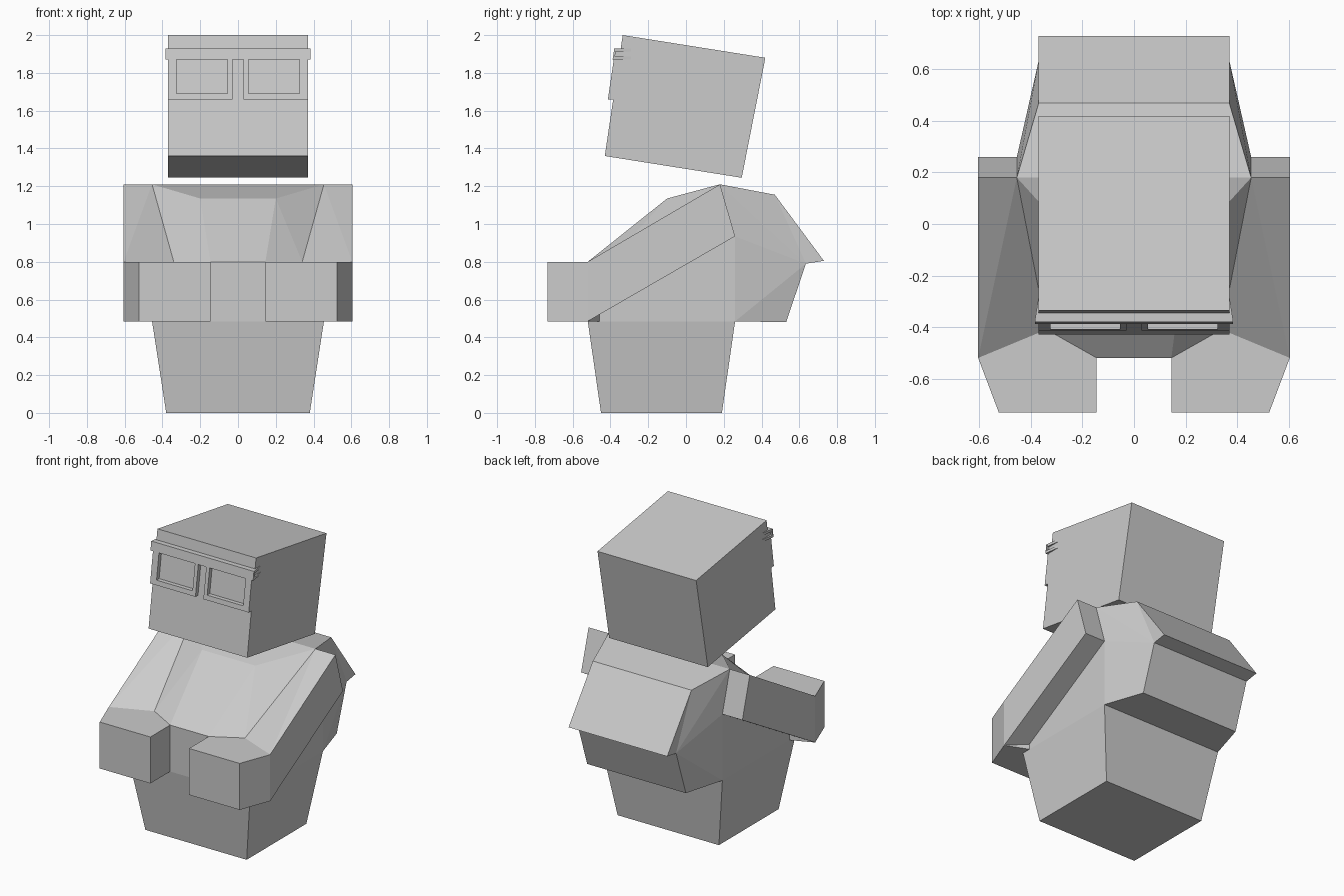
import bpy, bmesh, math

cube = bpy.data.objects.get("Cube")
if cube:
    bpy.data.objects.remove(cube, do_unlink=True)

# Single plain colour
grey = bpy.data.materials.new("plain grey")
grey.use_nodes = True
GREY = (0.6, 0.6, 0.6, 1.0)
grey.diffuse_color = GREY
for node in grey.node_tree.nodes:
    if node.type == 'BSDF_PRINCIPLED':
        node.inputs["Base Color"].default_value = GREY


def solid(name, points):
    """Flat-faced convex part spanning the given corner points."""
    bm = bmesh.new()
    for p in points:
        bm.verts.new(p)
    bmesh.ops.convex_hull(bm, input=bm.verts)
    loose = [v for v in bm.verts if not v.link_faces]
    bmesh.ops.delete(bm, geom=loose, context='VERTS')
    bmesh.ops.dissolve_limit(bm, angle_limit=math.radians(0.5),
                             verts=bm.verts, edges=bm.edges)
    bmesh.ops.recalc_face_normals(bm, faces=bm.faces)
    mesh = bpy.data.meshes.new(name)
    bm.to_mesh(mesh)
    bm.free()
    mesh.materials.append(grey)
    obj = bpy.data.objects.new(name, mesh)
    bpy.context.collection.objects.link(obj)
    return obj


def symmetric(name, points):
    """One part crossing the centre line."""
    return solid(name, points + [(-x, y, z) for x, y, z in points])


def pair(name, points):
    """A left part and its mirrored right twin."""
    solid("left_" + name, points)
    solid("right_" + name, [(-x, y, z) for x, y, z in points])


# Shared corners of the upper body
shoulder = (0.455, 0.18, 1.21)
arm_back = (0.455, 0.26, 0.935)
waist_back = (0.455, 0.26, 0.485)
waist_front = (0.455, -0.52, 0.485)
elbow_fold = (0.34, -0.41, 0.80)
flap_top = (0.37, 0.47, 1.155)
pouch_edge = (0.37, 0.635, 0.79)

# Tapered lower torso
symmetric("lower_torso", [(0.38, -0.45, 0), (0.38, 0.19, 0), waist_front, waist_back])

# Chest with sloping facets
symmetric("chest", [(0.145, -0.52, 0.485), (0.145, -0.52, 0.80), (0.20, -0.10, 1.135),
                    elbow_fold, shoulder, arm_back, waist_back, waist_front])

# Arms and block hands
pair("arm", [(0.605, -0.52, 0.485), (0.605, -0.52, 0.80), (0.605, 0.18, 1.21),
             (0.605, 0.26, 0.935), shoulder, arm_back, waist_front, elbow_fold])
hand_outline = [(0.145, -0.52), (0.145, -0.732), (0.525, -0.732),
                (0.605, -0.52), elbow_fold[:2]]
pair("hand", [(x, y, z) for x, y in hand_outline for z in (0.485, 0.80)])

# Backpack and its overhanging flap
symmetric("backpack", [shoulder, arm_back, waist_back, (0.37, 0.53, 0.48),
                       pouch_edge, flap_top])
symmetric("backpack_flap", [flap_top, (0.37, 0.73, 0.805), pouch_edge])

# Tilted block head
head_profile = [(-0.43, 1.36), (0.295, 1.245), (0.42, 1.88), (-0.335, 2.0)]
symmetric("head", [(0.37, y, z) for y, z in head_profile])


def face_y(z):
    """Depth of the tilted face at a height."""
    return -0.43 + 0.148 * (z - 1.36)


def bar(x0, x1, z0, z1, depth, sunk=0.01):
    """Corners of a bar lying on the tilted face."""
    return [(x, face_y(z) - d, z) for x in (x0, x1) for z in (z0, z1)
            for d in (depth, -sunk)]


# Goggle frames: two posts and a lower rim around each opening
pair("goggle_outer_post", bar(0.325, 0.37, 1.66, 1.87, 0.028))
pair("goggle_inner_post", bar(0.03, 0.055, 1.66, 1.87, 0.028))
pair("goggle_lower_rim", bar(0.055, 0.325, 1.66, 1.692, 0.028))

# Brow strap, its wider front plate and the tapering side clips
symmetric("brow_strap", bar(0, 0.37, 1.87, 1.93, 0.03))
symmetric("brow_plate", bar(0, 0.385, 1.87, 1.93, 0.034, -0.024))
for label, low in (("upper", 1.913), ("lower", 1.87)):
    pair(label + "_strap_clip", [(x, y, z) for z in (low, low + 0.017)
                                 for x, y in ((0.36, face_y(z) - 0.03),
                                              (0.385, face_y(z) - 0.03),
                                              (0.372, -0.29), (0.36, -0.29))])
